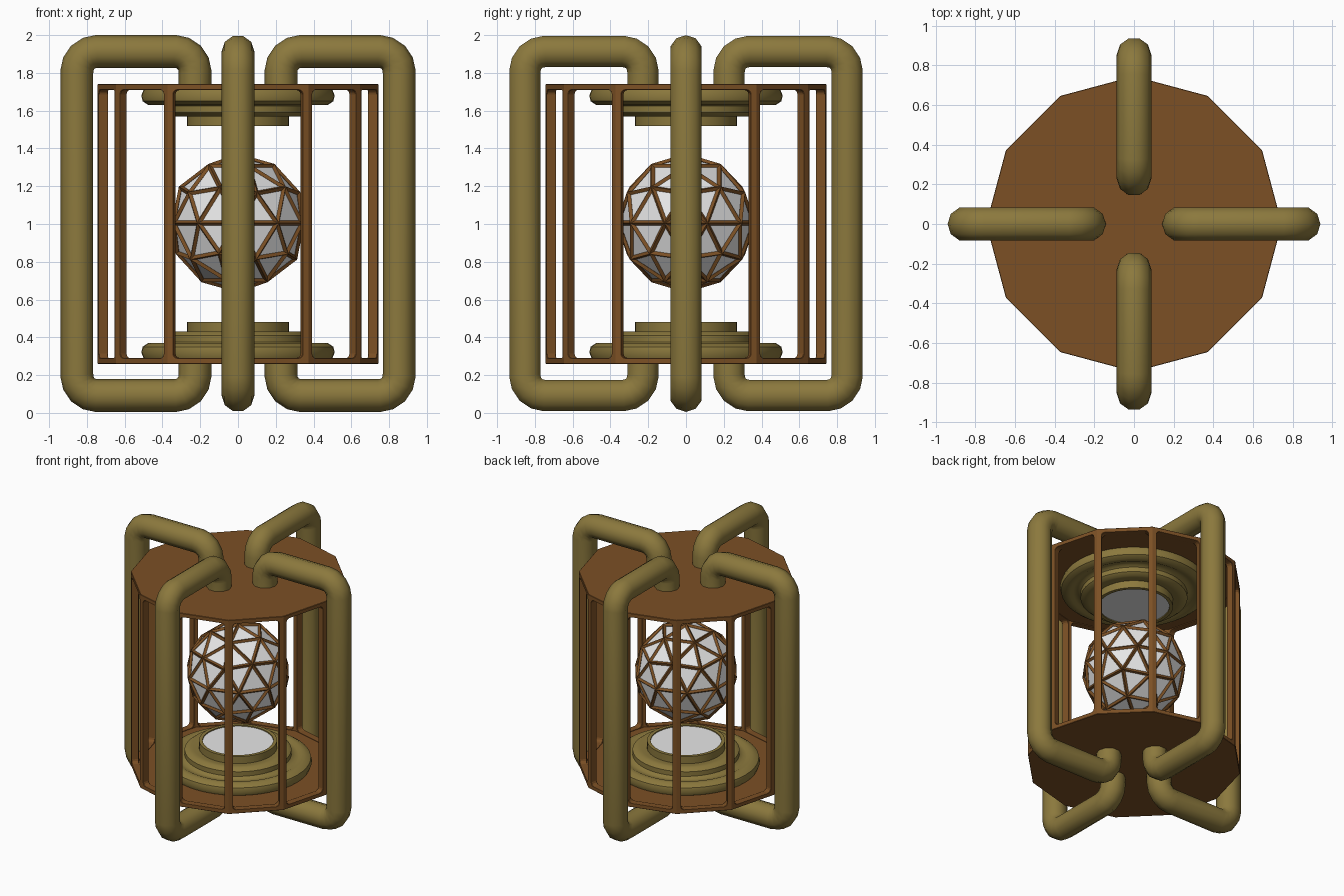
import bpy, bmesh
from math import pi, sin, cos, radians
from mathutils import Matrix, Vector

cube = bpy.data.objects.get("Cube")
if cube:
    bpy.data.objects.remove(cube, do_unlink=True)


def material(name, rgb):
    m = bpy.data.materials.new(name)
    m.use_nodes = True
    m.diffuse_color = (*rgb, 1)
    m.node_tree.nodes["Principled BSDF"].inputs["Base Color"].default_value = (*rgb, 1)
    return m


BRASS = material("olive brass", (0.26, 0.19, 0.047))
BRONZE = material("brown bronze", (0.2, 0.08, 0.018))
WHITE = material("white glass", (0.8, 0.8, 0.8))


def add_object(name, bm, mat, smooth=False):
    mesh = bpy.data.meshes.new(name)
    bm.to_mesh(mesh)
    bm.free()
    ob = bpy.data.objects.new(name, mesh)
    bpy.context.collection.objects.link(ob)
    mesh.materials.append(mat)
    if smooth:
        select(ob)
        bpy.ops.object.shade_smooth_by_angle(angle=radians(40))
    return ob


def select(ob):
    bpy.ops.object.select_all(action="DESELECT")
    ob.select_set(True)
    bpy.context.view_layer.objects.active = ob


def cylinder(bm, r, z0, z1, sides, caps=True):
    """Upright prism with its first corner on the +x axis."""
    ret = bmesh.ops.create_cone(bm, cap_ends=caps, segments=sides, radius1=r, radius2=r,
                                depth=z1 - z0, matrix=Matrix.Translation((0, 0, (z0 + z1) / 2)))
    return ret["verts"]


SIDES, CAGE_R, LOW, HIGH = 12, 0.745, 0.26, 1.74

# Cage: walls with rounded openings, thickened inwards
bm = bmesh.new()
cylinder(bm, CAGE_R, LOW, HIGH, SIDES, caps=False)
panels = bm.faces[:]
bmesh.ops.inset_individual(bm, faces=panels, thickness=0.03, use_even_offset=True)
bmesh.ops.delete(bm, geom=panels, context="FACES_ONLY")
corners = [v for v in bm.verts if LOW + 0.01 < v.co.z < HIGH - 0.01]
bmesh.ops.bevel(bm, geom=corners, offset=0.025, segments=3, profile=0.5, affect="VERTICES")
cage = add_object("cage_frame", bm, BRONZE)
solid = cage.modifiers.new("thickness", "SOLIDIFY")
solid.thickness = 0.05
solid.offset = -1
solid.use_even_offset = True
edge = cage.modifiers.new("soft edges", "BEVEL")
edge.width = 0.008
edge.limit_method = "ANGLE"
edge.angle_limit = radians(50)

# Lids of the cage
for name, z in (("bottom_plate", LOW), ("top_plate", HIGH - 0.025)):
    bm = bmesh.new()
    cylinder(bm, CAGE_R - 0.004, z, z + 0.025, SIDES)
    add_object(name, bm, BRONZE)

# Stepped emitters, lower and upper, each with a white lens
PROFILE = [(0.46, 0.27), (0.5, 0.29), (0.512, 0.32), (0.505, 0.35), (0.475, 0.37), (0.44, 0.37),
           (0.42, 0.36), (0.39, 0.36), (0.37, 0.375), (0.37, 0.41), (0.345, 0.43), (0.31, 0.43),
           (0.27, 0.425), (0.27, 0.48), (0.245, 0.48), (0.245, 0.44)]


def lathe(points, steps):
    bm = bmesh.new()
    vs = [bm.verts.new((r, 0, z)) for r, z in points]
    es = [bm.edges.new(pair) for pair in zip(vs, vs[1:])]
    bmesh.ops.spin(bm, geom=vs + es, axis=(0, 0, 1), cent=(0, 0, 0),
                   angle=2 * pi, steps=steps, use_merge=True)
    bmesh.ops.remove_doubles(bm, verts=bm.verts, dist=0.0005)
    return bm


for side in ("lower", "upper"):
    base = lathe(PROFILE, 48)
    lens = bmesh.new()
    cylinder(lens, 0.247, 0.455, 0.472, 48)
    for part, mat, bm in (("emitter", BRASS, base), ("lens", WHITE, lens)):
        if side == "upper":
            for v in bm.verts:
                v.co.z = 2 - v.co.z
        bmesh.ops.recalc_face_normals(bm, faces=bm.faces)
        add_object(f"{side}_{part}", bm, mat, smooth=True)

# Faceted core and the lattice over its edges
for name, mat, r in (("core", WHITE, 0.352), ("core_lattice", BRONZE, 0.355)):
    bm = bmesh.new()
    bmesh.ops.create_icosphere(bm, subdivisions=2, radius=r,
                               matrix=Matrix.Translation((0, 0, 1.005)))
    ob = add_object(name, bm, mat)
    if name == "core_lattice":
        wire = ob.modifiers.new("lattice", "WIREFRAME")
        wire.thickness = 0.026
        wire.use_even_offset = True

# Four bent pipes running from the top plate round to the bottom plate
PIPE_R, INNER, OUTER, BEND = 0.087, 0.228, 0.853, 0.105


def rounded_path(points, radius, steps=4):
    path = [points[0]]
    for a, b, c in zip(points, points[1:], points[2:]):
        u, w = (a - b).normalized(), (c - b).normalized()
        for i in range(steps + 1):
            t = i / steps * pi / 2
            path.append(b + u * radius * (1 - sin(t)) + w * radius * (1 - cos(t)))
    return path + [points[-1]]


top, bottom = 2 - PIPE_R, PIPE_R + 0.005
outline = [Vector(p) for p in ((INNER, 0, HIGH - 0.02), (INNER, 0, top), (OUTER, 0, top),
                               (OUTER, 0, bottom), (INNER, 0, bottom), (INNER, 0, LOW + 0.02))]
path = rounded_path(outline, BEND)
for k, name in enumerate(("left_pipe", "back_pipe", "right_pipe", "front_pipe")):
    curve = bpy.data.curves.new(name, "CURVE")
    curve.dimensions = "3D"
    curve.bevel_depth = PIPE_R
    curve.bevel_resolution = 3
    curve.use_fill_caps = True
    spline = curve.splines.new("POLY")
    spline.points.add(len(path) - 1)
    turn = Matrix.Rotation(k * pi / 2, 3, "Z")
    for p, co in zip(spline.points, path):
        p.co = (*(turn @ co), 1)
    curve.materials.append(BRASS)
    pipe = bpy.data.objects.new(name, curve)
    bpy.context.collection.objects.link(pipe)
    select(pipe)
    bpy.ops.object.convert(target="MESH")
    bpy.ops.object.shade_smooth_by_angle(angle=radians(40))
